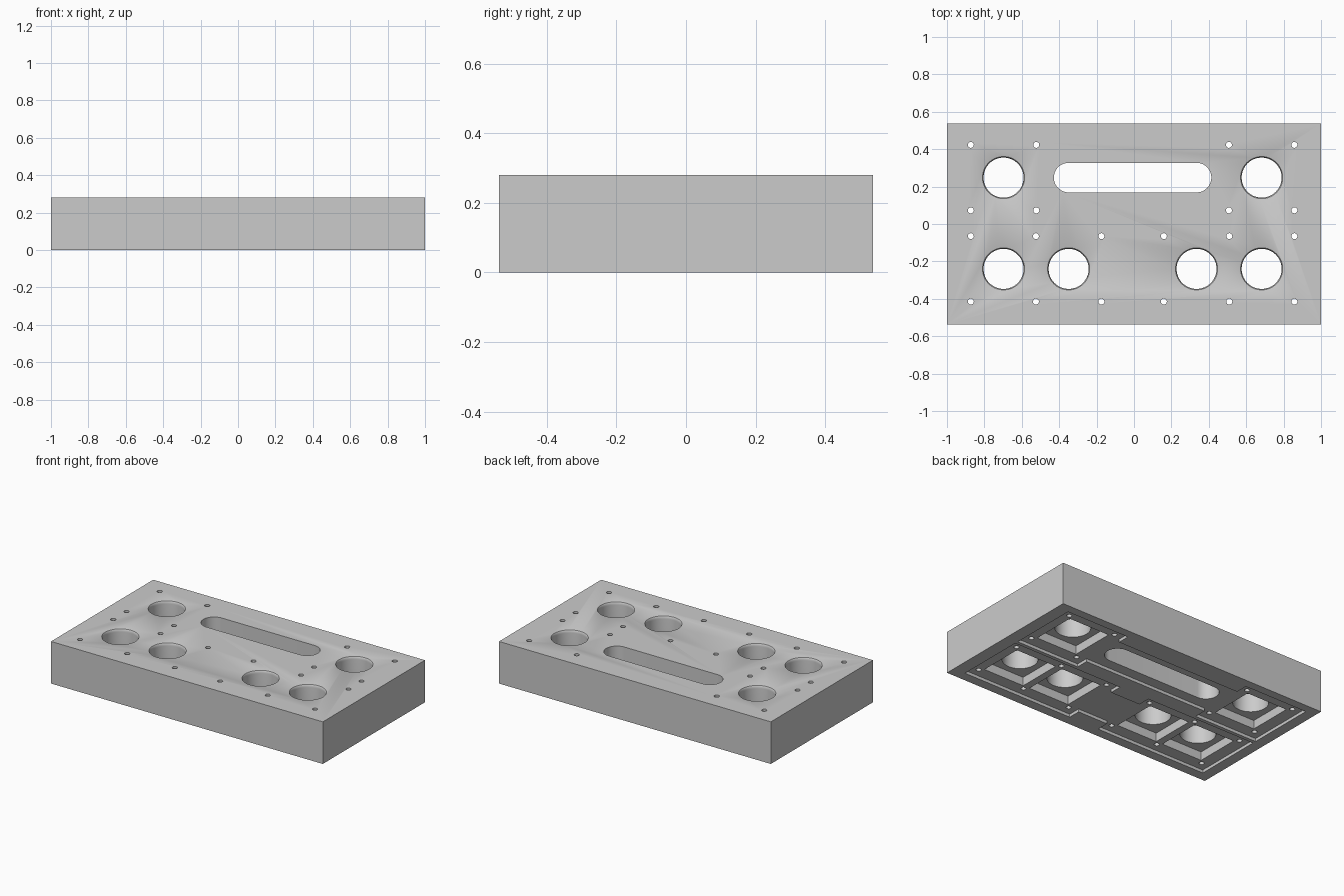
import bpy, bmesh
from math import cos, sin, pi

cube = bpy.data.objects.get("Cube")
if cube:
    bpy.data.objects.remove(cube, do_unlink=True)

HEIGHT = 0.28
HALF_Y = 0.537
SHIFT = -0.0075          # the hole pattern sits slightly off centre
UPPER, LOWER = 0.248, -0.24
PITCH = 0.175            # half spacing of the screws around a hole
BOARD = 0.232            # half size of a shallow board recess
POCKET = 0.15            # half size of a deep pocket
SHALLOW, DEEP = 0.02, 0.077
BELOW, ABOVE = -0.1, HEIGHT + 0.1


def make_object(name, bm):
    bmesh.ops.recalc_face_normals(bm, faces=bm.faces)
    mesh = bpy.data.meshes.new(name)
    bm.to_mesh(mesh)
    bm.free()
    obj = bpy.data.objects.new(name, mesh)
    bpy.context.scene.collection.objects.link(obj)
    return obj


def loft(name, rings):
    """Closed solid through a stack of equal rings."""
    bm = bmesh.new()
    loops = [[bm.verts.new(p) for p in ring] for ring in rings]
    n = len(loops[0])
    for a, b in zip(loops, loops[1:]):
        for i in range(n):
            j = (i + 1) % n
            bm.faces.new((a[i], a[j], b[j], b[i]))
    bm.faces.new(loops[0][::-1])
    bm.faces.new(loops[-1])
    return make_object(name, bm)


def box(name, x0, x1, y0, y1, z0, z1):
    corners = [(x0, y0), (x1, y0), (x1, y1), (x0, y1)]
    return loft(name, [[(x, y, z) for x, y in corners] for z in (z0, z1)])


def circle(x, y, r, z, sides):
    return [(x + r * cos(2 * pi * i / sides), y + r * sin(2 * pi * i / sides), z)
            for i in range(sides)]


def round_hole(name, x, y, profile, sides):
    return loft(name, [circle(x, y, r, z, sides) for r, z in profile])


def slot(name, x, y, half, r, sides=24):
    ring = []
    for side, start in ((1, -pi / 2), (-1, pi / 2)):
        for i in range(sides + 1):
            a = start + pi * i / sides
            ring.append((x + side * half + r * cos(a), y + r * sin(a)))
    return loft(name, [[(px, py, z) for px, py in ring] for z in (BELOW, ABOVE)])


# Positions of the large button holes
outer, inner = 0.69, 0.342
buttons = [(SHIFT + s * outer, UPPER) for s in (-1, 1)]
buttons += [(SHIFT + s * d, LOWER) for s in (-1, 1) for d in (outer, inner)]

# Plate body
body = box("button_panel", -1, 1, -HALF_Y, HALF_Y, 0, HEIGHT)
cutters = []

# Shallow recesses on the underside: end areas and a narrower centre per row
for y, reach in ((UPPER, outer), (LOWER, inner)):
    for s in (-1, 1):
        xs = sorted((SHIFT + s * (reach - BOARD), SHIFT + s * (outer + BOARD)))
        cutters.append(box("end_recess", *xs, y - BOARD, y + BOARD, BELOW, SHALLOW))
    span = reach - BOARD + 0.02
    cutters.append(box("centre_recess", SHIFT - span, SHIFT + span,
                       y - POCKET, y + POCKET, BELOW, SHALLOW))

# Deep square pockets and rounded through holes
lip = [(0.107 + 0.009 * (1 - cos(a)), HEIGHT - 0.02 + 0.02 * sin(a))
       for a in (0, pi / 8, pi / 4, 3 * pi / 8, pi / 2)]
for x, y in buttons:
    cutters.append(box("pocket", x - POCKET, x + POCKET,
                       y - POCKET, y + POCKET, BELOW, DEEP))
    profile = [(0.107, BELOW)] + lip + [(0.116, ABOVE)]
    cutters.append(round_hole("button_hole", x, y, profile, 64))

# Screw holes, shared between neighbouring buttons
screws = {(round(x + sx * PITCH, 1), round(y + sy * PITCH, 2)): (x + sx * PITCH, y + sy * PITCH)
          for x, y in buttons for sx in (-1, 1) for sy in (-1, 1)}
for x, y in screws.values():
    cutters.append(round_hole("screw_hole", x, y,
                              [(0.016, BELOW), (0.016, ABOVE)], 20))

# Long slot
cutters.append(slot("long_slot", SHIFT, UPPER, 0.342, 0.079))

# Cut everything and keep the finished mesh
for cutter in cutters:
    cutter.hide_render = True
    mod = body.modifiers.new(cutter.name, 'BOOLEAN')
    mod.operation = 'DIFFERENCE'
    mod.solver = 'EXACT'
    mod.object = cutter
bpy.context.view_layer.update()
graph = bpy.context.evaluated_depsgraph_get()
finished = bpy.data.meshes.new_from_object(body.evaluated_get(graph))
body.modifiers.clear()
body.data = finished
for cutter in cutters:
    bpy.data.objects.remove(cutter, do_unlink=True)

# Material
grey = bpy.data.materials.new("plain_grey")
grey.use_nodes = True
colour = (0.6, 0.6, 0.6, 1)
grey.diffuse_color = colour
grey.node_tree.nodes["Principled BSDF"].inputs["Base Color"].default_value = colour
body.data.materials.clear()
body.data.materials.append(grey)

bpy.ops.object.select_all(action='DESELECT')
body.select_set(True)
bpy.context.view_layer.objects.active = body
bpy.ops.object.shade_smooth_by_angle()
